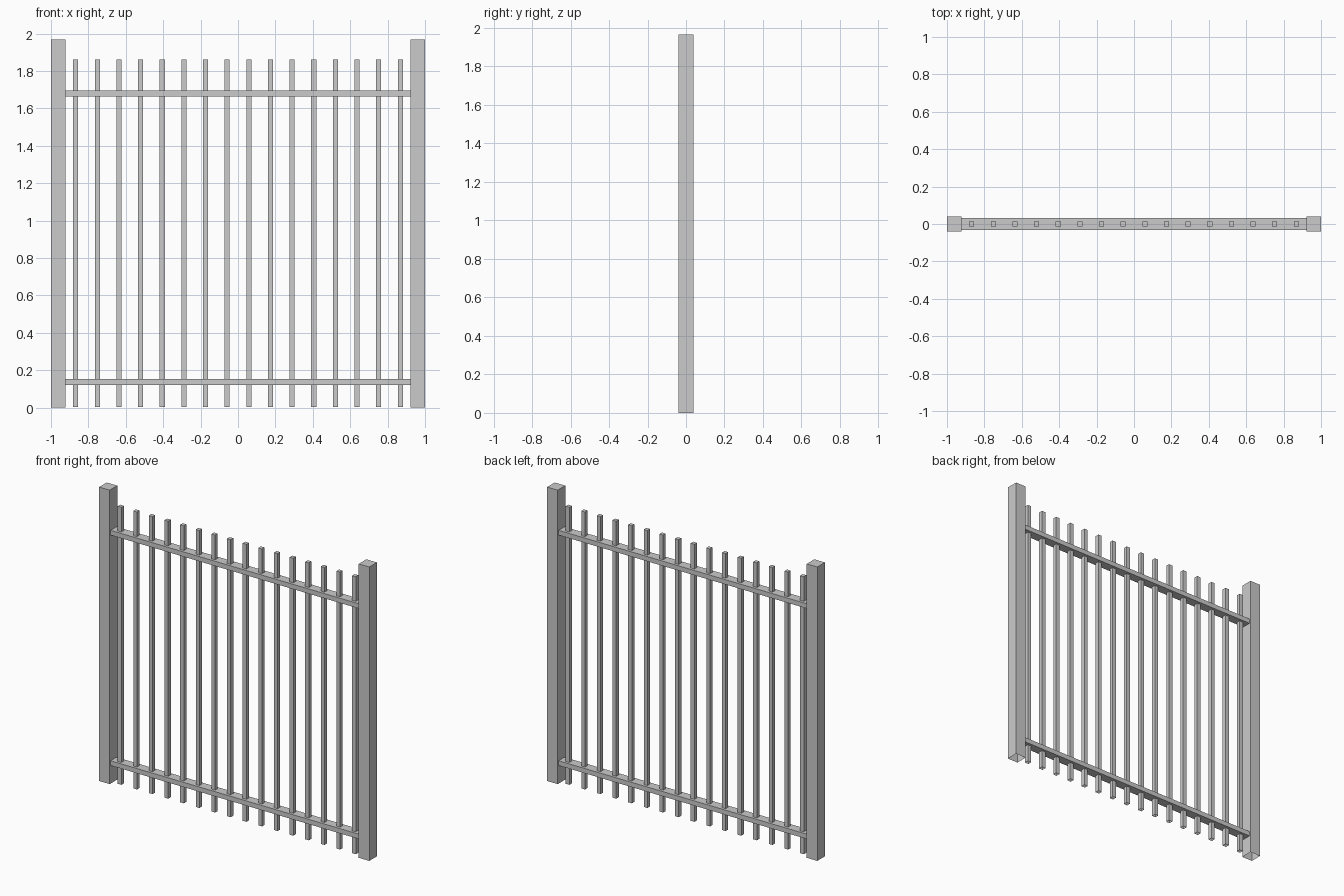
import bpy, bmesh
from mathutils import Vector

if "Cube" in bpy.data.objects:
    bpy.data.objects.remove(bpy.data.objects["Cube"])


def box(name, lo, hi, open_dirs=()):
    """Box between two corners; faces pointing along open_dirs are left open."""
    lo, hi = Vector(lo), Vector(hi)
    bm = bmesh.new()
    bmesh.ops.create_cube(bm, size=1)
    bm.normal_update()
    gone = [f for f in bm.faces
            if any(f.normal.dot(Vector(d)) > 0.9 for d in open_dirs)]
    bmesh.ops.delete(bm, geom=gone, context='FACES')
    bmesh.ops.scale(bm, vec=hi - lo, verts=bm.verts)
    bmesh.ops.translate(bm, vec=(lo + hi) / 2, verts=bm.verts)
    mesh = bpy.data.meshes.new(name)
    bm.to_mesh(mesh)
    bm.free()
    ob = bpy.data.objects.new(name, mesh)
    bpy.context.collection.objects.link(ob)
    return ob


DOWN = [(0, 0, -1)]
ENDS = [(1, 0, 0), (-1, 0, 0)]
INNER = 0.922      # inner face of the posts
PICKETS = 16
LAST = 0.868       # x of the outermost picket
R = 0.0135         # half width of a picket

# End posts, open underneath
box("left_post", (-1, -0.04, 0), (-INNER, 0.04, 1.967), DOWN)
box("right_post", (INNER, -0.04, 0), (1, 0.04, 1.967), DOWN)

# Horizontal rails between the posts
for name, z in (("bottom_rail", 0.137), ("top_rail", 1.679)):
    box(name, (-INNER, -0.031, z - 0.016), (INNER, 0.031, z + 0.016), ENDS)

# Vertical pickets passing through the rails
for i in range(PICKETS):
    x = -LAST + 2 * LAST * i / (PICKETS - 1)
    box(f"picket_{i + 1}", (x - R, -R, 0.003), (x + R, R, 1.86), DOWN)
